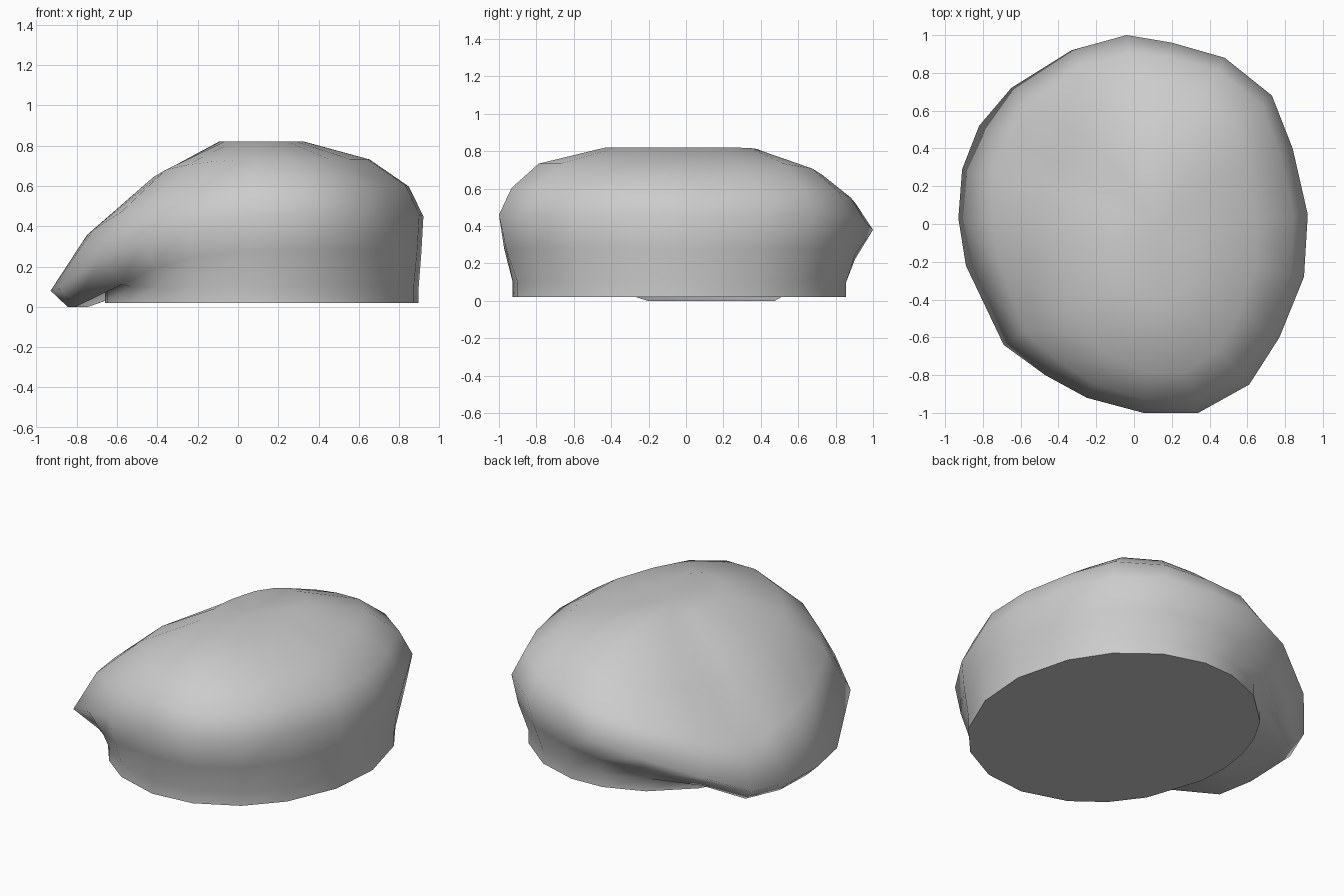
import bpy
import bmesh
from math import atan2, cos, sin
from mathutils import Vector

default_cube = bpy.data.objects.get("Cube")
if default_cube:
    bpy.data.objects.remove(default_cube, do_unlink=True)

# Single felt colour
felt = bpy.data.materials.new("grey_felt")
felt.use_nodes = True
felt_colour = (0.6, 0.6, 0.6, 1)
felt.diffuse_color = felt_colour
felt.node_tree.nodes["Principled BSDF"].inputs["Base Color"].default_value = felt_colour

# Widest outline of the crown, sagging low on one side
rim = [Vector(point) for point in (
    (.92, .05, .45), (.84, .4, .46), (.73, .68, .46), (.48, .88, .45),
    (.2, .96, .42), (-.04, 1, .38), (-.33, .92, .31), (-.65, .72, .19),
    (-.82, .52, .08), (-.91, .29, .07), (-.93, .03, .08), (-.89, -.22, .09),
    (-.69, -.64, .24), (-.47, -.8, .34), (-.25, -.92, .41), (.05, -1, .46),
    (.34, -1, .46), (.61, -.85, .46), (.77, -.6, .46), (.9, -.28, .46))]
centre = Vector((.12, -.035, 0))
band_radius = Vector((.78, .895, 0))
fold_direction = Vector((-.5, .87))
full_height = .46
top_height = .82


def sag(point):
    """How far a rim point has slumped: none is 0, down to the floor is 1."""
    return max(0, 1 - point.z / full_height)


def flattening(offset):
    """How strongly the crown falls away flat towards the folded side."""
    return max(0, offset.to_2d().normalized().dot(fold_direction) - .4) / .6


def band_point(point, height):
    """Point on the oval head opening in line with a rim point."""
    offset = point - centre
    angle = atan2(offset.y / band_radius.y, offset.x / band_radius.x)
    return Vector((centre.x + band_radius.x * cos(angle),
                   centre.y + band_radius.y * sin(angle), height))


def underside_point(point):
    """Undercut between band and rim, hanging out again at the lowest sag."""
    upper_band = band_point(point, .1)
    slump = sag(point)
    result = upper_band.lerp(point, .62 - 1.9 * slump + 2.4 * slump ** 2)
    result.z = max(0, (upper_band.z + point.z) / 2 - .12 * slump)
    return result


def crown_point(point, scale_x, scale_y, pull, rise, drop):
    """Rim point drawn in towards the crown centre and raised."""
    offset = point - centre
    inset = pull * sag(point)
    lift = rise - drop * flattening(offset)
    return Vector((centre.x + offset.x * (scale_x - inset),
                   centre.y + offset.y * (scale_y - inset),
                   point.z + (top_height - point.z) * lift))


# Rings from the head opening up to the flat top
rings = [[band_point(p, .02) for p in rim],
         [band_point(p, .1) for p in rim],
         [underside_point(p) for p in rim],
         rim]
for shape in ((.91, .93, .1, .4, .1), (.67, .78, .17, .76, .17),
              (.26, .41, .06, 1, .02)):
    rings.append([crown_point(p, *shape) for p in rim])

# Loft the rings into one soft cap
bm = bmesh.new()
loops = [[bm.verts.new(p) for p in ring] for ring in rings]
count = len(rim)
for lower, upper in zip(loops, loops[1:]):
    for i in range(count):
        j = (i + 1) % count
        bm.faces.new((lower[i], lower[j], upper[j], upper[i]))
opening = bm.faces.new(loops[0][::-1])
top = bm.faces.new(loops[-1])
bmesh.ops.poke(bm, faces=[top])
bmesh.ops.recalc_face_normals(bm, faces=bm.faces)
for face in bm.faces:
    face.smooth = True
for edge in opening.edges:
    edge.smooth = False

mesh = bpy.data.meshes.new("soft_cap")
bm.to_mesh(mesh)
bm.free()
mesh.materials.append(felt)
cap = bpy.data.objects.new("soft_cap", mesh)
bpy.context.collection.objects.link(cap)
